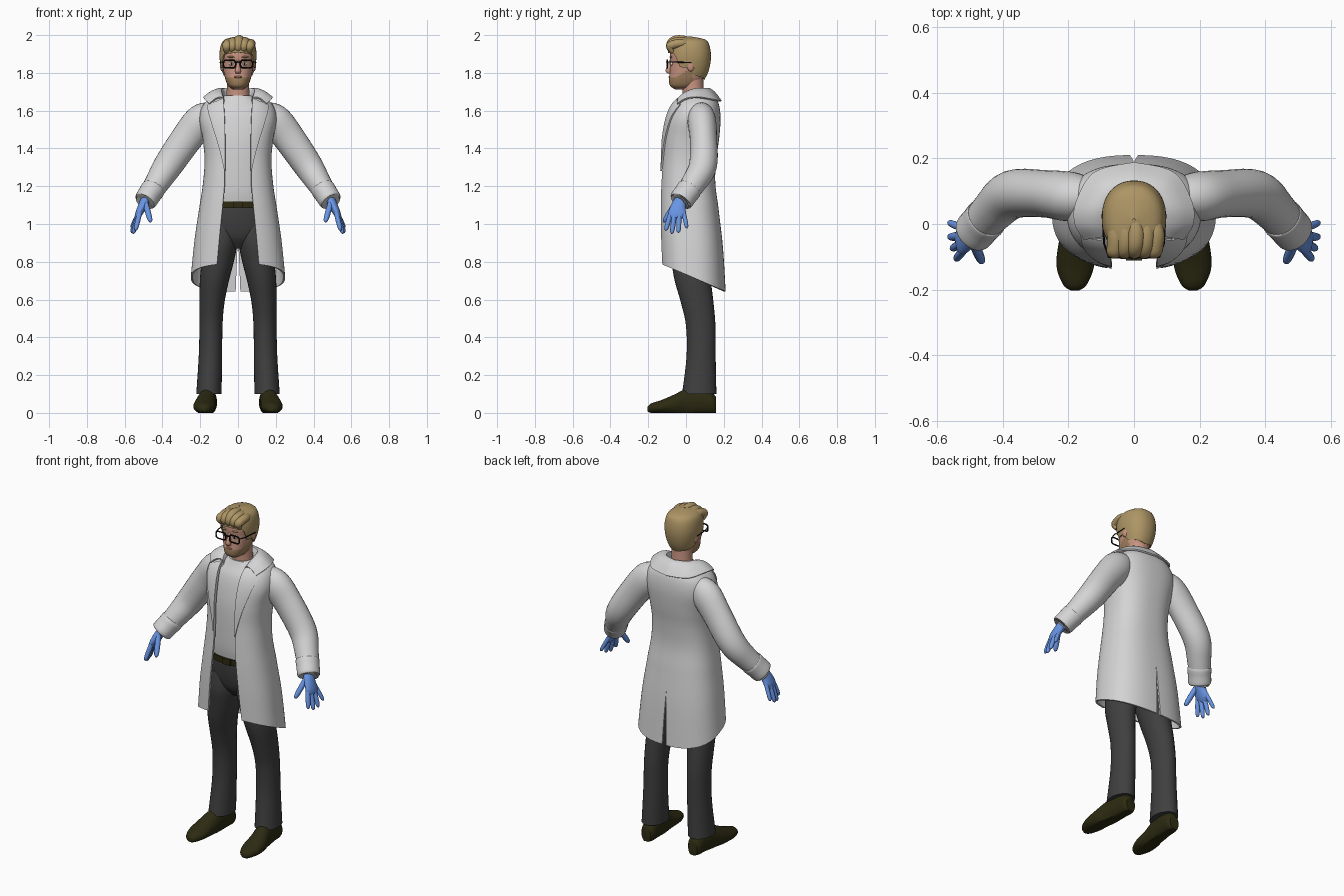
import bpy, bmesh, math
from mathutils import Vector, Matrix

if "Cube" in bpy.data.objects:
    bpy.data.objects.remove(bpy.data.objects["Cube"], do_unlink=True)

X, Y, Z = Vector((1, 0, 0)), Vector((0, 1, 0)), Vector((0, 0, 1))
made = []


def material(name, *rgb):
    mat = bpy.data.materials.new(name)
    mat.use_nodes = True
    mat.diffuse_color = (*rgb, 1)
    mat.node_tree.nodes["Principled BSDF"].inputs["Base Color"].default_value = (*rgb, 1)
    return mat


cloth = material("white cloth", .66, .66, .67)
trouser = material("charcoal trouser", .05, .05, .05)
leather = material("dark olive leather", .026, .024, .006)
glove = material("blue glove", .14, .3, .78)
blond = material("blond hair", .42, .3, .13)
skin = material("skin", .58, .3, .22)
stubble = material("stubble", .36, .22, .11)
lip = material("lip", .36, .16, .13)
black = material("black plastic", .006, .006, .006)
eye_white = material("eye white", .75, .73, .7)


def finish(name, bm, mat, mirror=False, thick=0):
    """Turn a bmesh into an object, optionally mirrored and thickened."""
    bmesh.ops.recalc_face_normals(bm, faces=bm.faces)
    mesh = bpy.data.meshes.new(name)
    bm.to_mesh(mesh)
    bm.free()
    mesh.materials.append(mat)
    obj = bpy.data.objects.new(name, mesh)
    bpy.context.collection.objects.link(obj)
    if mirror:
        obj.modifiers.new("mirror", 'MIRROR').merge_threshold = .001
    if thick:
        mod = obj.modifiers.new("thickness", 'SOLIDIFY')
        mod.thickness, mod.offset = thick, 0
    made.append(obj)
    return obj


def surface(name, rows, mat, ring=False, caps=False, **options):
    """Skin a grid of points; ring closes each row."""
    bm = bmesh.new()
    grid = [[bm.verts.new(p) for p in row] for row in rows]
    m = len(grid[0])
    for low, high in zip(grid, grid[1:]):
        for j in range(m if ring else m - 1):
            k = (j + 1) % m
            bm.faces.new((low[j], low[k], high[k], high[j]))
    if caps:
        bm.faces.new(grid[0])
        bm.faces.new(grid[-1])
    return finish(name, bm, mat, **options)


def spline(rows, k=5):
    """Smooth interpolation through tuples."""
    out, last = [], len(rows) - 1
    for i in range(last):
        p = [rows[max(0, min(last, i + j))] for j in (-1, 0, 1, 2)]
        for s in range(k):
            t = s / k
            out.append(tuple(b + .5 * t * (c - a + t * (2 * a - 5 * b + 4 * c - d + t * (3 * (b - c) + d - a)))
                             for a, b, c, d in zip(*p)))
    return out + [tuple(rows[last])]


def at(rows, v):
    """Look up a table sorted by its first column."""
    for a, b in zip(rows, rows[1:]):
        if v <= b[0]:
            t = max(0, (v - a[0]) / (b[0] - a[0]))
            return [p + t * (q - p) for p, q in zip(a, b)]
    return rows[-1]


def power(v, p):
    return math.copysign(abs(v) ** p, v)


def loft(name, rows, mat, axes=None, ref=Y, n=28, p=1, floor=-1, **options):
    """Tube through rows of (x, y, z, radius, other radius)."""
    rows, rings = spline(rows), []
    for i, (x, y, z, ru, rv) in enumerate(rows):
        if axes:
            u, v = axes
        else:
            t = Vector(rows[min(i + 1, len(rows) - 1)][:3]) - Vector(rows[max(i - 1, 0)][:3])
            t.normalize()
            u = (ref - t * ref.dot(t)).normalized()
            v = t.cross(u)
        ring = []
        for j in range(n):
            a = math.tau * j / n
            q = Vector((x, y, z)) + u * max(ru, .002) * power(math.cos(a), p) + v * max(rv, .002) * power(math.sin(a), p)
            q.z = max(q.z, floor)
            ring.append(q)
        rings.append(ring)
    return surface(name, rings, mat, ring=True, caps=True, **options)


def body(name, table, mat, **options):
    """Upright centred form from (z, half width, front, back)."""
    rows = [(0, (f + b) / 2, z, w, (b - f) / 2) for z, w, f, b in table]
    return loft(name, rows, mat, axes=(X, Y), **options)


def ball(name, centre, size, mat, mirror=True):
    bm = bmesh.new()
    bmesh.ops.create_uvsphere(bm, u_segments=20, v_segments=12, radius=1,
                              matrix=Matrix.Translation(centre) @ Matrix.Diagonal((*size, 1)))
    return finish(name, bm, mat, mirror=mirror)


def wire(name, points, radius, mat, closed=False):
    curve = bpy.data.curves.new(name, 'CURVE')
    curve.dimensions = '3D'
    curve.bevel_depth, curve.bevel_resolution, curve.use_fill_caps = radius, 2, True
    line = curve.splines.new('POLY')
    line.points.add(len(points) - 1)
    for point, co in zip(line.points, points):
        point.co = (*co, 1)
    line.use_cyclic_u = closed
    curve.materials.append(mat)
    obj = bpy.data.objects.new(name, curve)
    bpy.context.collection.objects.link(obj)
    made.append(obj)


# Coat shell: height, half width, front, back, half opening
coat = spline([(.79, .245, -.13, .205, .11), (.95, .225, -.135, .19, .095), (1.1, .198, -.135, .165, .08),
               (1.22, .18, -.13, .15, .07), (1.34, .172, -.123, .155, .07), (1.45, .182, -.118, .17, .07),
               (1.55, .2, -.1, .178, .07), (1.62, .185, -.075, .172, .075), (1.665, .14, -.04, .155, .08),
               (1.69, .095, -.005, .13, .08)], 6)
P = .8


def coat_y(x, z):
    _, w, f, b, _ = at(coat, z)
    s = min(.99, (x / w) ** (1 / P))
    return (f + b) / 2 - (b - f) / 2 * math.sqrt(1 - s * s) ** P


rows, columns = [], 32
for z, w, f, b, gap in coat:
    start = math.asin(min(.99, (gap / w) ** (1 / P)))
    drop = min(1, max(0, (1.1 - z) / .31))
    row = []
    for j in range(columns + 1):
        a = start + (math.pi - start) * j / columns
        x = w * max(0, math.sin(a)) ** P
        y = (f + b) / 2 - (b - f) / 2 * power(math.cos(a), P)
        if j == columns:                      # back slit
            x = max(0, (1 - z) * .06)
        row.append((x, y, z - drop * .44 * (y + .13)))
    rows.append(row)
surface("coat", rows, cloth, mirror=True, thick=.01)

# Lapels lie on the coat: inner x, inner z, outer x, outer z
lapel = [(.076, 1.665, .12, 1.645), (.074, 1.62, .16, 1.625), (.07, 1.55, .138, 1.53),
         (.068, 1.45, .11, 1.44), (.068, 1.36, .086, 1.35), (.068, 1.28, .072, 1.28)]
rows = []
for xi, zi, xo, zo in spline(lapel, 4):
    pairs = [(xi + (xo - xi) * s / 6, zi + (zo - zi) * s / 6) for s in range(7)]
    rows.append([(x, coat_y(x, z) - .011, z) for x, z in pairs])
surface("lapel", rows, cloth, mirror=True, thick=.009)

# Folded collar: fold line then outer edge, from the back round to the front
collar = [(0, .115, 1.715, 0, .185, 1.65), (.07, .09, 1.715, .12, .155, 1.655), (.09, .04, 1.71, .175, .065, 1.67),
          (.088, -.005, 1.69, .178, .0, 1.662), (.08, -.035, 1.665, .15, -.045, 1.635)]
rows = []
for xi, yi, zi, xo, yo, zo in spline(collar, 6):
    stand = (xi * .88, yi - .012, zi - .05)
    middle = ((xi + xo) / 2, (yi + yo) / 2, (zi + zo) / 2 + .014)
    rows.append(spline([stand, (xi, yi, zi), middle, (xo, yo, zo)], 3))
surface("collar", rows, cloth, mirror=True, thick=.009)

# Sleeves and cuffs
loft("sleeve", [(.12, .08, 1.59, .055, .06), (.19, .083, 1.55, .075, .088), (.27, .092, 1.455, .072, .084),
                (.37, .09, 1.31, .074, .077), (.43, .04, 1.215, .066, .065), (.486, -.022, 1.13, .055, .054)],
     cloth, mirror=True)
loft("cuff", [(.447, .022, 1.19, .055, .056), (.45, .018, 1.184, .066, .064), (.468, -.002, 1.157, .065, .062),
              (.489, -.026, 1.124, .064, .06), (.491, -.028, 1.121, .05, .048)], cloth, mirror=True)

# Gloved hands
loft("palm", [(.478, -.012, 1.15, .032, .026), (.503, -.038, 1.1, .038, .024), (.525, -.048, 1.055, .046, .019),
              (.536, -.052, 1.03, .03, .01)], glove, mirror=True)


def finger(name, base, tip, radius):
    base, tip = Vector(base), Vector(tip)
    rows = [(*base.lerp(tip, t), radius * r, radius * r) for t, r in ((0, 1), (.5, 1.05), (.88, .85), (1, .25))]
    loft(name, rows, glove, n=12, mirror=True)


finger("index_finger", (.52, -.08, 1.06), (.543, -.108, .965), .0125)
finger("middle_finger", (.525, -.06, 1.06), (.555, -.075, .948), .0125)
finger("ring_finger", (.528, -.036, 1.06), (.563, -.04, .953), .0125)
finger("little_finger", (.525, -.012, 1.06), (.565, .005, .978), .011)
finger("thumb", (.49, -.055, 1.11), (.462, -.118, 1.01), .0145)

# Shirt, belt and trousers
body("shirt", [(1.12, .15, -.098, .11), (1.2, .155, -.106, .12), (1.4, .155, -.107, .14), (1.52, .165, -.092, .14),
               (1.6, .15, -.07, .135), (1.65, .11, -.04, .12), (1.68, .07, -.024, .1)], cloth, p=P)
body("belt", [(1.085, .157, -.104, .127), (1.12, .156, -.104, .122)], leather, p=P)
bm = bmesh.new()
bmesh.ops.create_cube(bm, size=1, matrix=Matrix.Translation((0, -.105, 1.102)) @ Matrix.Diagonal((.05, .012, .036, 1)))
finish("belt_buckle", bm, leather)
body("trouser_seat", [(.87, .05, -.03, .08), (.92, .12, -.07, .125), (.98, .163, -.088, .135), (1.06, .16, -.096, .13),
                      (1.12, .15, -.094, .118)], trouser, p=.9)
loft("trouser_leg", [(.08, .025, 1.0, .08, .1), (.09, .02, .9, .087, .108), (.107, .025, .8, .085, .102),
                     (.125, .036, .7, .077, .096), (.138, .06, .58, .066, .086), (.143, .078, .46, .061, .078),
                     (.146, .08, .3, .062, .077), (.154, .07, .1, .067, .091)],
     trouser, axes=(X, Y), mirror=True)

# Shoes, flattened at the sole
loft("shoe", [(.18, -.203, .02, .012, .012), (.18, -.185, .025, .036, .025), (.179, -.13, .032, .057, .036),
              (.175, -.06, .043, .055, .055), (.165, 0, .055, .049, .072), (.158, .08, .06, .046, .072),
              (.155, .135, .05, .043, .06), (.155, .158, .04, .03, .045)],
     leather, axes=(X, Z), floor=0, mirror=True)

# Neck and head; the jaw faces take the stubble colour
body("neck", [(1.62, .068, -.02, .11), (1.7, .06, -.018, .095), (1.8, .058, -.025, .09)], skin)
head = body("head", [(1.712, .025, -.055, .02), (1.73, .05, -.083, .06), (1.76, .065, -.09, .085),
                     (1.8, .075, -.086, .1), (1.85, .082, -.083, .115), (1.9, .085, -.085, .118),
                     (1.95, .076, -.07, .108), (1.975, .045, -.035, .075)], skin, p=.87, n=48)
head.data.materials.append(stubble)
for face in head.data.polygons:
    c = face.center
    if 1.722 < c.z < 1.772 + .6 * max(0, c.y + .06) and c.y < .035:
        face.material_index = 1
loft("nose", [(0, -.078, 1.87, .008, .008), (0, -.085, 1.845, .009, .012), (0, -.092, 1.812, .015, .016),
              (0, -.088, 1.797, .012, .01)], skin, axes=(X, Y), n=16)
ball("lips", (0, -.086, 1.778), (.022, .006, .006), lip, mirror=False)
ball("ear", (.084, .025, 1.84), (.011, .02, .032), skin)
ball("eye", (.034, -.075, 1.848), (.015, .008, .009), eye_white)
ball("iris", (.034, -.081, 1.848), (.006, .004, .006), black)
ball("eyebrow", (.036, -.08, 1.884), (.02, .007, .005), blond)

# Hair cap with a hairline that varies from front to back
cap = spline([(1.76, .062, -.07, .09), (1.8, .078, -.08, .112), (1.85, .09, -.088, .125), (1.9, .094, -.092, .128),
              (1.95, .086, -.086, .118), (1.975, .064, -.066, .096), (1.99, .003, .01, .016)])
hairline = [(0, 1.908), (.27, 1.9), (.36, 1.83), (.48, 1.83), (.56, 1.79), (1, 1.765)]
rows = []
for i in range(17):
    row = []
    for j in range(56):
        a = math.tau * j / 56
        low = at(hairline, min(a, math.tau - a) / math.pi)[1]
        z, w, f, b = at(cap, low + (1.99 - low) * math.sin(math.pi / 2 * i / 16))
        row.append((w * power(math.sin(a), .9), (f + b) / 2 - (b - f) / 2 * power(math.cos(a), .9), z))
    rows.append(row)
surface("hair_cap", rows, blond, ring=True, thick=.008)
for i in range(5):                            # swept-back front locks
    x = .03 * (i - 2)
    fall = .01 * abs(i - 2)
    loft("hair_lock", [(x, -.07, 1.908, .012, .01), (x, -.084, 1.938, .024, .022), (x + .004, -.066, 1.97 - fall, .026, .024),
                       (x + .006, -.02, 1.977 - fall, .025, .022), (x * .8, .04, 1.972 - fall, .012, .01)],
         blond, ref=X, n=14)

# Spectacles
for side in (-1, 1):
    rim = [(side * .045 + .032 * power(math.cos(a), .5), -.099, 1.847 + .021 * power(math.sin(a), .5))
           for a in (math.tau * k / 32 for k in range(32))]
    wire("spectacle_rim", rim, .004, black, closed=True)
    wire("spectacle_arm", [(side * .077, -.099, 1.858), (side * .091, -.06, 1.857), (side * .096, .03, 1.855)], .003, black)
wire("spectacle_bridge", [(-.014, -.099, 1.855), (0, -.102, 1.858), (.014, -.099, 1.855)], .004, black)

# Apply modifiers and smooth the shading
bpy.ops.object.select_all(action='DESELECT')
for obj in made:
    obj.select_set(True)
bpy.context.view_layer.objects.active = made[0]
bpy.ops.object.convert(target='MESH')
bpy.ops.object.shade_smooth_by_angle(angle=math.radians(45))
